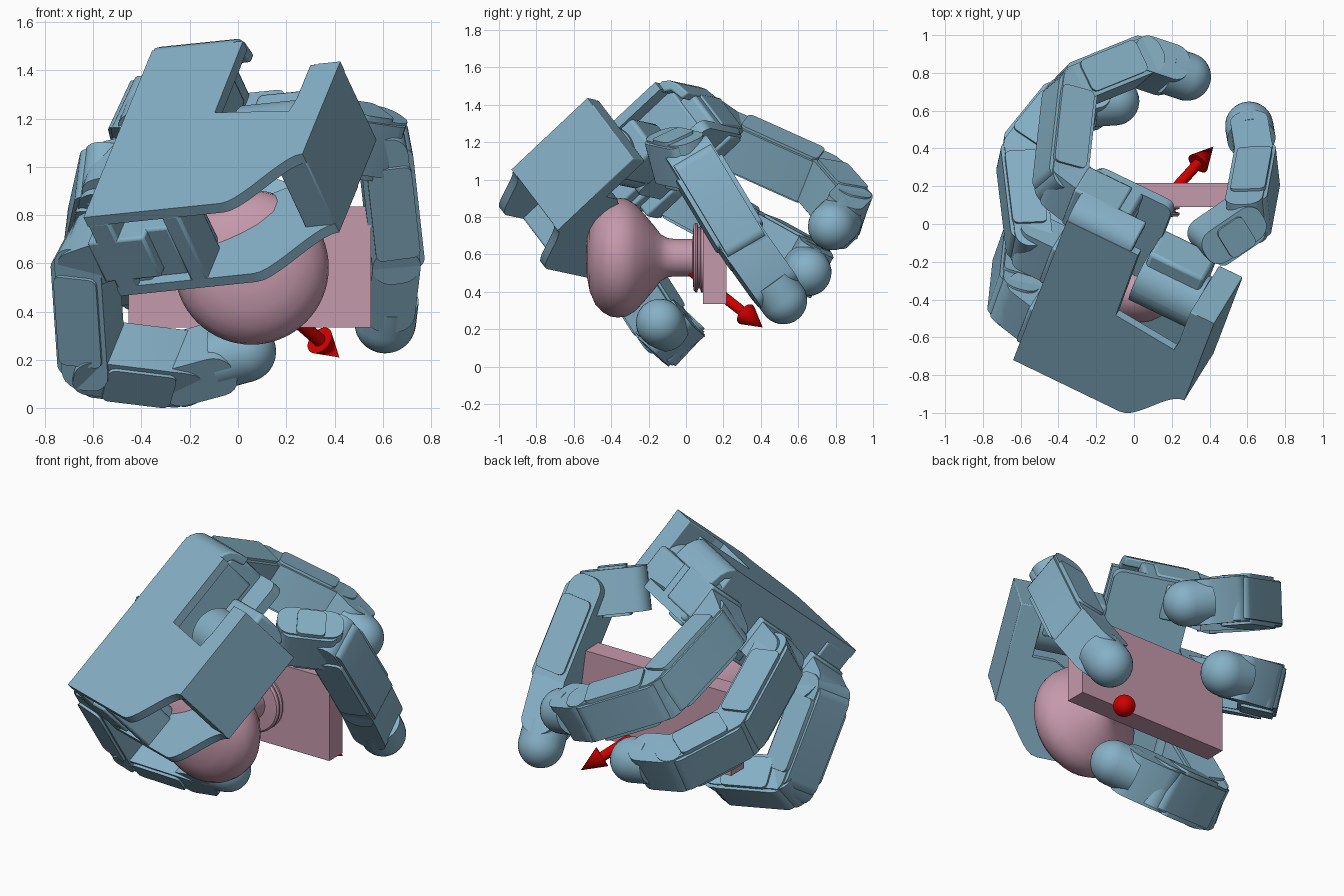
import bpy, bmesh
from math import sin, cos, pi
from mathutils import Vector as V, Matrix

if "Cube" in bpy.data.objects:
    bpy.data.objects.remove(bpy.data.objects["Cube"])


def material(name, rgb):
    m = bpy.data.materials.new(name)
    m.diffuse_color = (*rgb, 1)
    m.use_nodes = True
    m.node_tree.nodes["Principled BSDF"].inputs["Base Color"].default_value = m.diffuse_color
    return m


BLUE = material("blue", (0.24, 0.44, 0.57))
PINK = material("pink", (0.56, 0.32, 0.41))
RED = material("red", (0.62, 0.0, 0.0))


def finish(bm, name, mat, bevel=0):
    bmesh.ops.recalc_face_normals(bm, faces=bm.faces)
    me = bpy.data.meshes.new(name)
    bm.to_mesh(me)
    bm.free()
    ob = bpy.data.objects.new(name, me)
    bpy.context.collection.objects.link(ob)
    me.materials.append(mat)
    if bevel:
        b = ob.modifiers.new("bevel", "BEVEL")
        b.width, b.segments, b.limit_method = bevel, 2, "ANGLE"
    bpy.ops.object.select_all(action="DESELECT")
    ob.select_set(True)
    bpy.context.view_layer.objects.active = ob
    bpy.ops.object.shade_smooth_by_angle(angle=0.6)
    return ob


def prism(name, pts, o, u, v, w, w0, w1, bevel=0):
    """Outline in the u,v plane at o, extruded along w."""
    bm = bmesh.new()
    a = [bm.verts.new(o + u * p[0] + v * p[1] + w * w0) for p in pts]
    b = [bm.verts.new(o + u * p[0] + v * p[1] + w * w1) for p in pts]
    bm.faces.new(a)
    bm.faces.new(b[::-1])
    for i in range(len(pts)):
        j = (i + 1) % len(pts)
        bm.faces.new((a[i], a[j], b[j], b[i]))
    return finish(bm, name, BLUE, bevel)


def rounded(x0, x1, y0, y1, r, n=5):
    pts = []
    for k, (cx, cy) in enumerate([(x1-r, y1-r), (x0+r, y1-r), (x0+r, y0+r), (x1-r, y0+r)]):
        pts += [(cx + r*cos(pi/2*(k+i/n)), cy + r*sin(pi/2*(k+i/n))) for i in range(n+1)]
    return pts


def lathe(name, profile, origin, axis, mat, n=48):
    q = V((0, 0, 1)).rotation_difference(axis)
    bm = bmesh.new()
    rings = []
    for r, h in profile:
        if r == 0:
            rings.append([bm.verts.new(origin + q @ V((0, 0, h)))] * n)
        else:
            rings.append([bm.verts.new(origin + q @ V((r*cos(2*pi*i/n), r*sin(2*pi*i/n), h))) for i in range(n)])
    for a, b in zip(rings, rings[1:]):
        for i in range(n):
            f = []
            for x in (a[i-1], a[i], b[i], b[i-1]):
                if x not in f:
                    f.append(x)
            bm.faces.new(f)
    return finish(bm, name, mat)


# Palm frame: L toward thumb, F across the knuckles, N out of the palm
N = V((0.35, 0.565, -0.745)).normalized()
F = V((0.27, 0.70, 0.66))
F = (F - N * F.dot(N)).normalized()
L = N.cross(F)
O = V((-0.64, -0.72, 0.79))


def pbox(name, l0, l1, f0, f1, n0, n1, bevel=0.012):
    return prism(name, [(l0, f0), (l1, f0), (l1, f1), (l0, f1)], O, L, F, N, n0, n1, bevel)


# Palm shell: wrist edge with an S step, back plate, palm plate and blocks
wrist = [(0.63 + 0.30*t, 0.27*t*t*(3 - 2*t)) for t in [i/10 for i in range(11)]]
prism("palm_back_plate", [(0, 0)] + wrist + [(0.93, 0.85), (0.83, 0.85), (0.78, 0.56), (0.425, 0.60),
      (0.42, 1.05), (0, 1.05)], O, L, F, N, 0, 0.05)
prism("palm_inner_plate", [(0, 0)] + wrist + [(0.93, 0.56), (0.78, 0.56), (0.66, 0.56), (0.56, 0.51),
      (0.47, 0.42), (0.42, 0.37), (0, 0.37)], O, L, F, N, 0.39, 0.436)
pbox("thumb_motor_housing", 0.79, 0.93, 0.27, 0.85, 0, 0.436, 0.006)
pbox("wrist_wall", 0, 0.10, 0, 0.2, 0.04, 0.43)
pbox("wrist_wall_inner", 0.34, 0.42, 0, 0.2, 0.04, 0.43)
pbox("wrist_connector", 0.12, 0.32, 0.05, 0.2, 0.14, 0.40)
pbox("wrist_back_wall", 0.05, 0.40, 0.12, 0.25, 0.04, 0.43)
pbox("palm_core", 0.0, 0.30, 0.2, 1.06, 0.03, 0.33)
# curved lip at the far end and the rounded palm-side plate below it
lip = [(1.03, 0), (1.07, 0.005), (1.105, 0.03), (1.13, 0.07), (1.15, 0.16), (1.10, 0.16), (1.08, 0.08), (1.03, 0.05)]
prism("palm_lip", lip, O, F, N, L, 0.0, 0.38, 0.01)
prism("palm_far_plate", rounded(0, 0.46, 0.60, 1.14, 0.05), O, L, F, N, 0.35, 0.41)
pbox("palm_end_face", 0.0, 0.29, 0.66, 1.14, 0.12, 0.40, 0.02)
for i, f in enumerate((0.13, 0.58, 1.02)):
    pbox(f"finger_motor_{i}", -0.04, 0.22, f - 0.13, f + 0.13, 0.14, 0.36)
    pbox(f"finger_bracket_{i}", 0.02, 0.16, f - 0.10, f + 0.10, 0.30, 0.43)


def link(name, a, b, W, centre, ext=0.085):
    """Rounded core along a-b with a wider cover on the outer side."""
    d = (b - a).normalized()
    W = (W - d * W.dot(d)).normalized()
    T = d.cross(W)
    if T.dot((a + b)/2 - centre) < 0:
        T = -T
    ln = (b - a).length
    prism(name + "_core", rounded(-ext, ln + ext, -0.10, 0.10, 0.08), a, d, T, W, -0.125, 0.125)
    if ln > 0.25:
        prism(name + "_cover", rounded(0.05, ln - 0.04, -0.08, 0.105, 0.03, 3), a, d, T, W, -0.14, 0.14)
        prism(name + "_shell", rounded(-0.03, ln + 0.03, 0.0, 0.12, 0.05), a, d, T, W, -0.115, 0.115)


def tip(name, a, c, W, centre):
    """Distal housing and round rubber fingertip."""
    d = (c - a).normalized()
    r = 0.128
    link(name + "_distal", a, c - d * 0.13, W, centre, 0.09)
    dome = [(r*cos(i*pi/16), r*sin(i*pi/16)) for i in range(8)] + [(0, r)]
    lathe(name + "_rubber", [(0, -0.12), (r, -0.12)] + dome, c, d, BLUE, 32)


def chain(name, joints, W=None):
    j = [V(p) for p in joints]
    W = W or (j[1] - j[0]).cross(j[-1] - j[-2]).normalized()
    centre = (j[0] + j[-1]) / 2
    for i in range(len(j) - 2):
        link(f"{name}_link_{i}", j[i], j[i+1], W, centre)
    tip(name, j[-2], j[-1], W, centre)


FINGERS = {
    "lower_finger": (0.13, F, [(-0.63, -0.40, 0.65), (-0.60, -0.12, 0.21), (-0.23, -0.06, 0.165), (0.03, -0.14, 0.235)]),
    "middle_finger": (0.58, None, [(-0.545, -0.10, 0.95), (-0.60, 0.36, 0.70), (-0.38, 0.63, 0.55), (-0.10, 0.65, 0.505)]),
    "upper_finger": (1.02, None, [(-0.385, 0.22, 1.22), (-0.33, 0.71, 1.00), (0.04, 0.86, 0.83), (0.28, 0.78, 0.75)]),
}
for name, (f, W, joints) in FINGERS.items():
    base = O + F * f + N * 0.25
    link(name + "_knuckle", base, V(joints[0]), F, base + N, 0.07)
    chain(name, joints, W)

# Thumb: motor block and drum in the notch, short swivel link, two long links
pbox("thumb_base_block", 0.45, 0.77, 0.68, 0.93, 0.19, 0.42, 0.02)
prism("thumb_base_drum", rounded(0.56, 0.86, 0.11, 0.41, 0.149, 8), O, F, N, L, 0.44, 0.79)
t0, t1 = V((0.39, -0.10, 1.13)), V((0.595, 0.04, 1.10))
link("thumb_swivel", t0, t1, N, t0 + N, 0.06)
chain("thumb", [t1, (0.645, 0.31, 0.65), (0.61, 0.52, 0.355)], V((-0.1, 0.82, 0.56)))

# Door knob with neck, rose and backing board
knob = [(0, -0.535), (0.10, -0.53), (0.18, -0.515), (0.25, -0.485), (0.295, -0.44), (0.314, -0.405), (0.32, -0.365),
        (0.315, -0.32), (0.285, -0.27), (0.23, -0.22), (0.17, -0.17), (0.125, -0.135), (0.105, -0.10),
        (0.10, -0.06), (0.10, 0.035), (0.175, 0.04), (0.185, 0.05), (0.185, 0.06),
        (0.165, 0.065), (0.165, 0.075), (0.185, 0.08), (0.185, 0.09), (0, 0.095)]
lathe("knob", knob, V((0.056, 0, 0.583)), V((0, 1, 0)), PINK, 64)
bm = bmesh.new()
bmesh.ops.create_cube(bm, size=1, matrix=Matrix.Translation((0.048, 0.153, 0.585)) @ Matrix.Diagonal((1.005, 0.126, 0.50, 1)))
finish(bm, "backing_board", PINK)

# Direction arrow
a, b = V((0.04, -0.01, 0.54)), V((0.42, 0.41, 0.21))
n = (b - a).length
lathe("arrow", [(0, 0), (0.028, 0), (0.028, n - 0.14), (0.062, n - 0.14), (0, n)], a, (b - a).normalized(), RED, 24)
